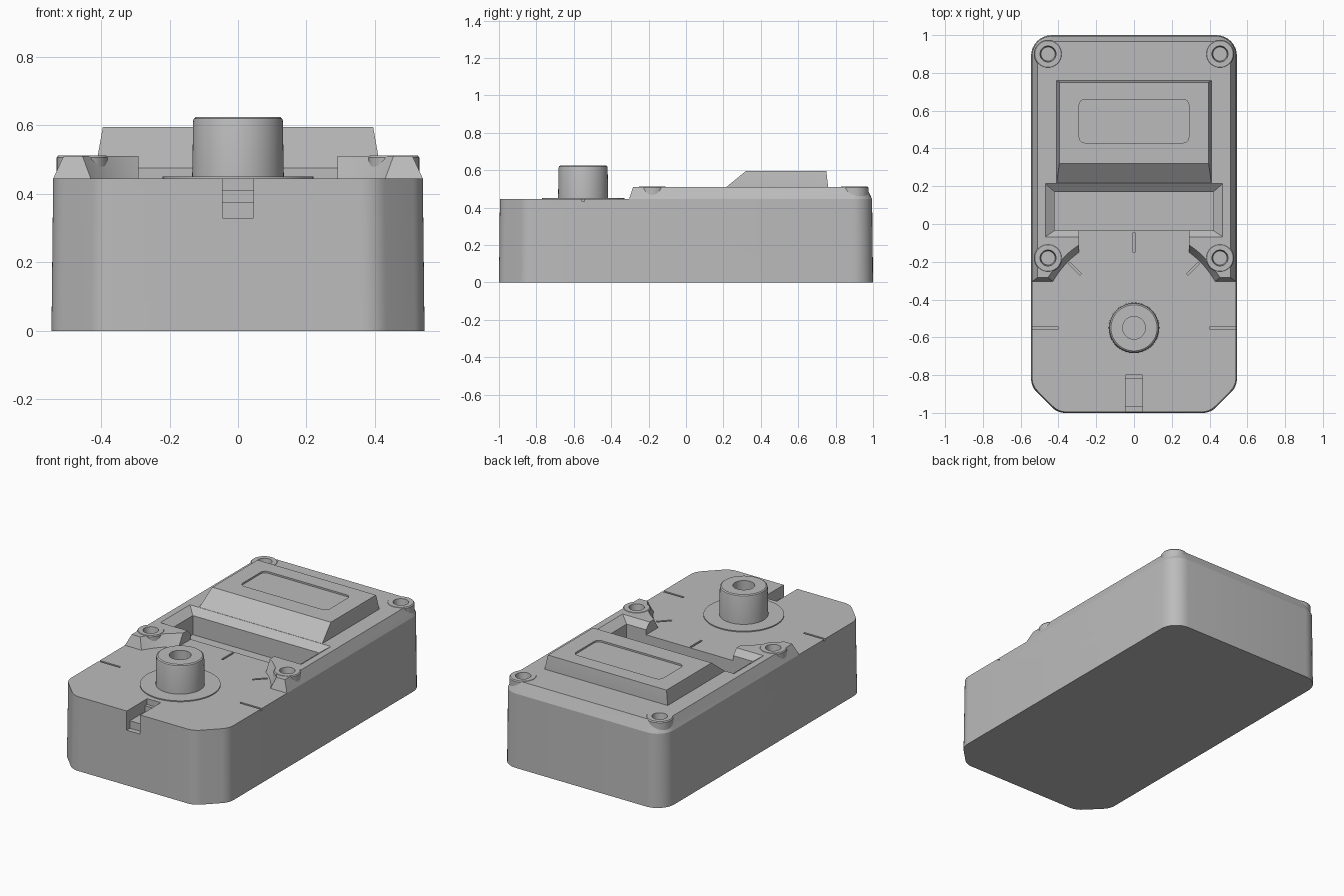
import bpy, bmesh, math
from mathutils import Vector, Matrix

if "Cube" in bpy.data.objects:
    bpy.data.objects.remove(bpy.data.objects["Cube"])

grey = bpy.data.materials.new("plain_grey")
grey.diffuse_color = (0.5, 0.5, 0.5, 1)
grey.use_nodes = True
grey.node_tree.nodes["Principled BSDF"].inputs["Base Color"].default_value = grey.diffuse_color

DECK, TOP = 0.445, 0.51          # low front deck and raised rear deck
DIAL = Vector((0, -0.55, 0))     # dial centre


def finish(bm, name):
    bmesh.ops.remove_doubles(bm, verts=bm.verts, dist=1e-5)
    bmesh.ops.recalc_face_normals(bm, faces=bm.faces)
    me = bpy.data.meshes.new(name)
    bm.to_mesh(me)
    bm.free()
    me.materials.append(grey)
    ob = bpy.data.objects.new(name, me)
    bpy.context.collection.objects.link(ob)
    return ob


def loft(name, rings):
    """Closed solid through rings of equal point count."""
    bm = bmesh.new()
    rows = [[bm.verts.new(p) for p in r] for r in rings]
    n = len(rows[0])
    for a, b in zip(rows, rows[1:]):
        for i in range(n):
            j = (i + 1) % n
            bm.faces.new((a[i], a[j], b[j], b[i]))
    bm.faces.new(rows[0][::-1])
    bm.faces.new(rows[-1])
    return finish(bm, name)


def lathe(name, profile, centre, segs=64):
    bm = bmesh.new()
    vs = [bm.verts.new((r, 0, z)) for r, z in profile]
    es = [bm.edges.new(p) for p in zip(vs, vs[1:])]
    bmesh.ops.spin(bm, geom=vs + es, cent=(0, 0, 0), axis=(0, 0, 1),
                   angle=math.tau, steps=segs, use_duplicate=False)
    bmesh.ops.translate(bm, vec=centre, verts=bm.verts)
    return finish(bm, name)


def rounded(points, z, steps=8):
    """Ring at height z with corners (x, y, radius) rounded off."""
    ring = []
    for i, (x, y, r) in enumerate(points):
        p = Vector((x, y))
        a = (Vector(points[i - 1][:2]) - p).normalized()
        b = (Vector(points[(i + 1) % len(points)][:2]) - p).normalized()
        half = a.angle(b) / 2
        c = p + (a + b).normalized() * (r / math.sin(half))
        start = p + a * (r / math.tan(half)) - c
        end = p + b * (r / math.tan(half)) - c
        sweep = start.angle_signed(end)
        for k in range(steps + 1):
            v = c + Matrix.Rotation(-sweep * k / steps, 2) @ start
            ring.append((v.x, v.y, z))
    return ring


def rect(x0, x1, y0, y1, z):
    return [(x0, y0, z), (x1, y0, z), (x1, y1, z), (x0, y1, z)]


def box(name, x0, x1, y0, y1, z0, z1):
    return loft(name, [rect(x0, x1, y0, y1, z0), rect(x0, x1, y0, y1, z1)])


def side_prism(name, profile, half):
    return loft(name, [[(x, y, z) for y, z in profile] for x in (-half, half)])


def boolean(ob, other, op='DIFFERENCE'):
    m = ob.modifiers.new(op, 'BOOLEAN')
    m.operation, m.solver, m.object = op, 'EXACT', other
    bpy.context.view_layer.objects.active = ob
    bpy.ops.object.modifier_apply(modifier=m.name)
    bpy.data.objects.remove(other, do_unlink=True)


def body_ring(z, w, l, r):
    c = 0.14
    return rounded([(-w, l, r), (-w, c - l, 0.1), (c - w, -l, 0.1),
                    (w - c, -l, 0.1), (w, c - l, 0.1), (w, l, r)], z)


# Case: drafted walls, chamfered rim
case = loft("case", [body_ring(0, 0.545, 1.0, 0.11),
                     body_ring(DECK, 0.54, 0.995, 0.105),
                     body_ring(TOP, 0.51, 0.965, 0.08)])

# Lower the front deck, leaving two horns that curve round the dial
boolean(case, side_prism("front_cut", [(-1.2, DECK), (-0.305, DECK),
                                       (-0.276, 0.53), (-1.2, 0.53)], 1))
boolean(case, lathe("dial_clearance_cut", [(0, DECK), (0.495, DECK),
                                           (0.537, 0.53), (0, 0.53)], DIAL, 96))
boolean(case, box("middle_cut", -0.29, 0.29, -0.6, 0.05, DECK, 0.55))

# Screw bosses and their holes
for sx in (-1, 1):
    for y in (-0.18, 0.9):
        at = Vector((sx * 0.455, y, 0))
        boolean(case, lathe("boss", [(0, 0.43), (0.075, 0.43), (0.075, 0.506),
                                     (0.07, 0.512), (0, 0.512)], at, 40), 'UNION')
        boolean(case, lathe("screw_cut", [(0, 0.47), (0.037, 0.47), (0.045, 0.53),
                                          (0, 0.53)], at, 32))

# Trough with bevelled mouth
boolean(case, loft("trough_cut", [rect(-0.42, 0.42, -0.035, 0.17, 0.36),
                                  rect(-0.42, 0.42, -0.035, 0.17, 0.475),
                                  rect(-0.484, 0.484, -0.077, 0.226, 0.52)]))

# Stepped slot at the front edge
boolean(case, side_prism("slot_cut", [(-1.1, 0.33), (-0.965, 0.33), (-0.965, 0.375),
                                      (-0.82, 0.375), (-0.82, 0.41), (-0.80, 0.41),
                                      (-0.80, 0.6), (-1.1, 0.6)], 0.045))

# Scale ticks round the dial
for deg, r1 in ((0, 0.56), (45, 0.485), (90, 0.505), (135, 0.485), (180, 0.56)):
    tick = box("tick_cut", 0.4, r1, -0.006, 0.006, 0.433, 0.47)
    tick.data.transform(Matrix.Translation(DIAL) @
                        Matrix.Rotation(math.radians(deg), 4, 'Z'))
    boolean(case, tick)

# Display housing with a shallow window
display = loft("display_housing", [rect(-0.41, 0.41, 0.216, 0.76, 0.502),
                                   rect(-0.41, 0.41, 0.216, 0.76, TOP),
                                   rect(-0.395, 0.395, 0.32, 0.75, 0.595)])
window = [(-0.29, 0.66, 0.03), (-0.29, 0.43, 0.03), (0.29, 0.43, 0.03), (0.29, 0.66, 0.03)]
boolean(display, loft("window_cut", [rounded(window, 0.585), rounded(window, 0.61)]))

# Dial plate and hollow knob
dial = lathe("dial_plate", [(0, 0.44), (0.22, 0.44), (0.22, 0.451), (0, 0.451)], DIAL)
knob = lathe("knob", [(0, 0.445), (0.134, 0.445), (0.131, 0.613), (0.129, 0.62),
                      (0.122, 0.625), (0.06, 0.625), (0.06, 0.53), (0, 0.53)], DIAL)

# Smooth the rounded walls, keep the edges crisp
for ob in (case, display, dial, knob):
    bpy.ops.object.select_all(action='DESELECT')
    ob.select_set(True)
    bpy.context.view_layer.objects.active = ob
    bpy.ops.object.shade_smooth_by_angle(angle=math.radians(22))
